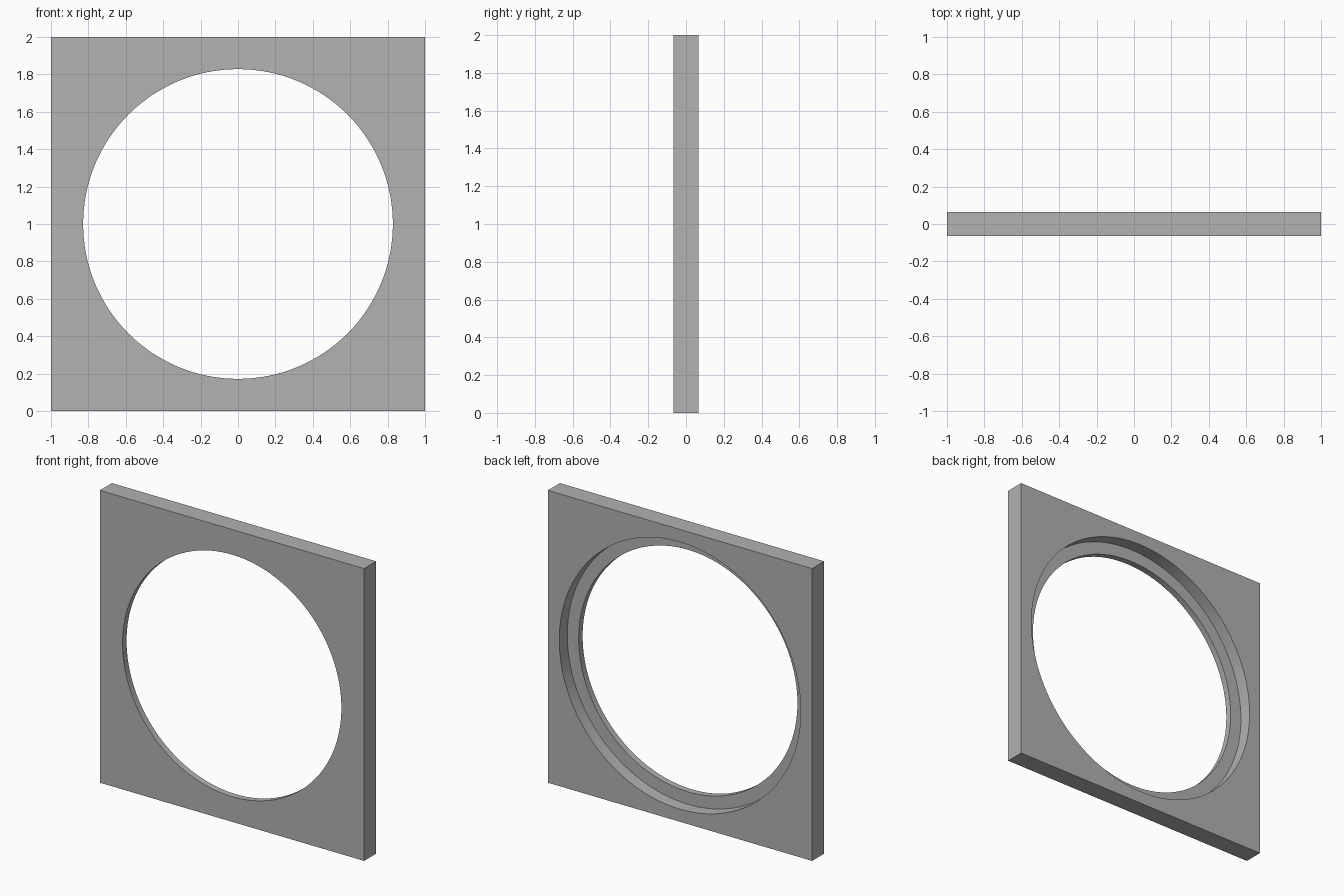
import bpy, bmesh, math

cube = bpy.data.objects.get("Cube")
if cube:
    bpy.data.objects.remove(cube, do_unlink=True)

HALF = 1.0            # half side of the square plate
FRONT, BACK = -0.065, 0.065
STEP = -0.022         # depth where the narrow hole meets the wide recess
HOLE, RECESS = 0.828, 0.914
SEGMENTS = 128        # multiple of 8, so that the square gets exact corners

# Plain grey
grey = bpy.data.materials.new("plain_grey")
grey.use_nodes = True
colour = (0.445, 0.445, 0.445, 1)
grey.diffuse_color = colour
grey.node_tree.nodes["Principled BSDF"].inputs["Base Color"].default_value = colour

bm = bmesh.new()


def ring(y, radius=None):
    """Loop of vertices around the y axis: a circle, or the square outline."""
    verts = []
    for i in range(SEGMENTS):
        a = 2 * math.pi * i / SEGMENTS
        c, s = math.cos(a), math.sin(a)
        r = radius or HALF / max(abs(c), abs(s))
        verts.append(bm.verts.new((r * c, y, HALF + r * s)))
    return verts


# Cross-section swept round the opening: front face, hole, ledge, recess, back face, sides
loops = [ring(FRONT), ring(FRONT, HOLE), ring(STEP, HOLE),
         ring(STEP, RECESS), ring(BACK, RECESS), ring(BACK)]
for k, a in enumerate(loops):
    b = loops[(k + 1) % len(loops)]
    for i in range(SEGMENTS):
        j = (i + 1) % SEGMENTS
        bm.faces.new((a[i], a[j], b[j], b[i]))
bmesh.ops.recalc_face_normals(bm, faces=bm.faces[:])

mesh = bpy.data.meshes.new("square_frame")
bm.to_mesh(mesh)
bm.free()
mesh.materials.append(grey)
frame = bpy.data.objects.new("square_frame", mesh)
bpy.context.collection.objects.link(frame)

# Smooth round walls, sharp rims
bpy.ops.object.select_all(action='DESELECT')
frame.select_set(True)
bpy.context.view_layer.objects.active = frame
bpy.ops.object.shade_smooth_by_angle(angle=math.radians(30))
